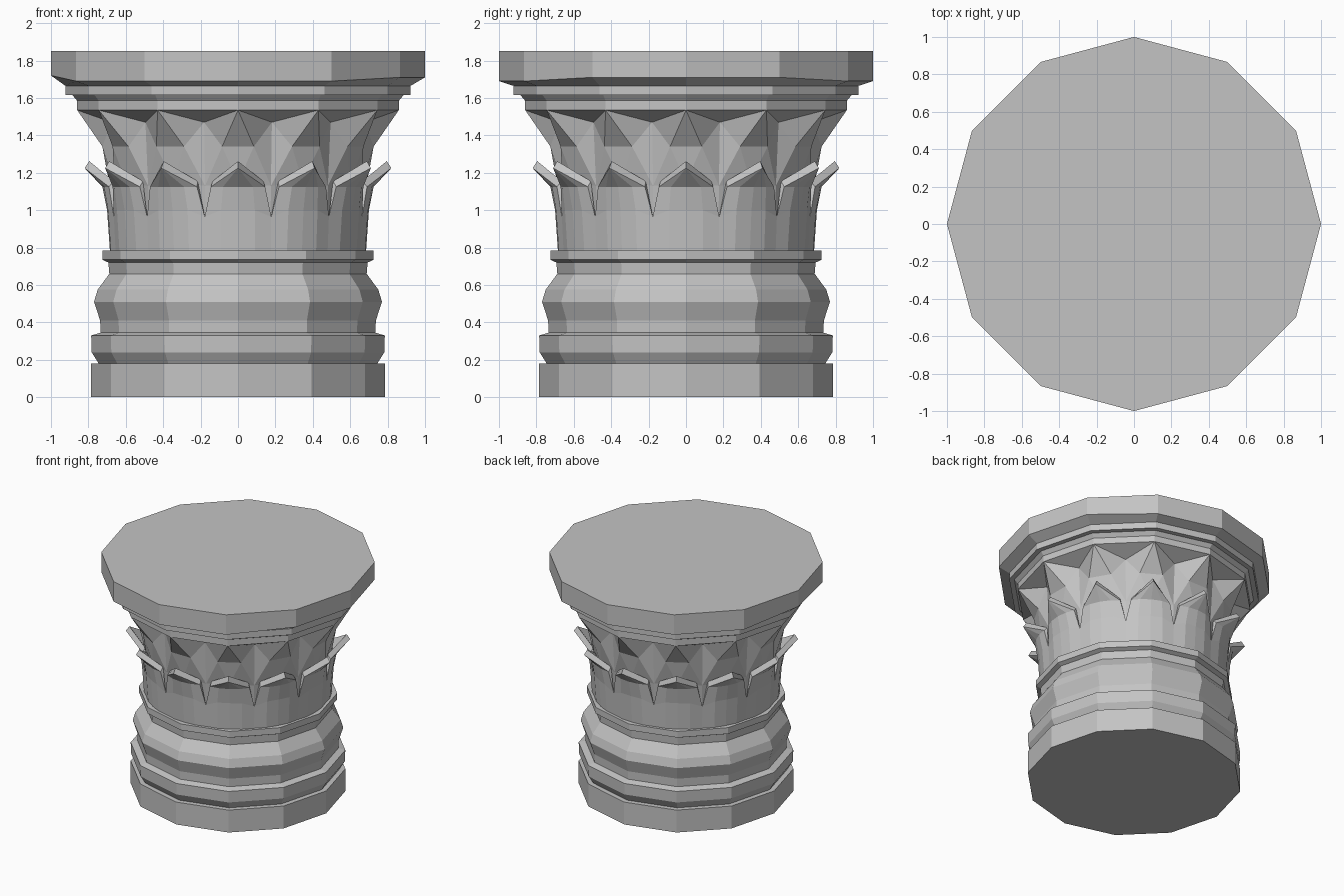
import bpy
import bmesh
from math import sin, cos, radians

SIDES = 12
STEP = radians(360 / SIDES)

if "Cube" in bpy.data.objects:
    bpy.data.objects.remove(bpy.data.objects["Cube"], do_unlink=True)

stone = bpy.data.materials.new("grey_stone")
stone.use_nodes = True
GREY = (0.55, 0.55, 0.55, 1)
stone.diffuse_color = GREY
stone.node_tree.nodes["Principled BSDF"].inputs["Base Color"].default_value = GREY


def finish(bm, name):
    """Close the mesh, orient it and link it as an object."""
    bmesh.ops.holes_fill(bm, edges=[e for e in bm.edges if e.is_boundary], sides=0)
    bmesh.ops.recalc_face_normals(bm, faces=bm.faces[:])
    mesh = bpy.data.meshes.new(name)
    bm.to_mesh(mesh)
    bm.free()
    mesh.materials.append(stone)
    obj = bpy.data.objects.new(name, mesh)
    bpy.context.collection.objects.link(obj)
    return obj


def turned(name, profile):
    """Twelve-sided turned solid from a (radius, height) profile."""
    bm = bmesh.new()
    rings = [[bm.verts.new((r * sin(i * STEP), -r * cos(i * STEP), z))
              for i in range(SIDES)] for r, z in profile]
    for low, high in zip(rings, rings[1:]):
        for i in range(SIDES):
            j = (i + 1) % SIDES
            bm.faces.new((low[i], low[j], high[j], high[i]))
    return finish(bm, name)


def valley(radius, z):
    """Point on the groove between two neighbouring leaves."""
    return (radius * sin(STEP / 2), radius * cos(STEP / 2), z)


def leaf_ring(name, points, faces, weld):
    """Repeat a mirrored leaf round the axis. Points are (side, depth, height);
    a lowercase face letter means the mirrored point."""
    bm = bmesh.new()
    for i in range(SIDES):
        a = i * STEP
        made = {}

        def vert(key):
            x, d, z = points[key.upper()]
            if key.islower():
                x = -x
            spot = (round(x, 5), d, z)
            if spot not in made:
                made[spot] = bm.verts.new((x * cos(a) + d * sin(a),
                                           x * sin(a) - d * cos(a), z))
            return made[spot]

        for face in faces:
            corners = [vert(k) for k in face]
            mirror = [vert(k) for k in reversed(face.swapcase())]
            bm.faces.new(corners)
            if set(corners) != set(mirror):
                bm.faces.new(mirror)
    if weld:
        bmesh.ops.remove_doubles(bm, verts=bm.verts[:], dist=0.0005)
    return finish(bm, name)


# Plinth and base mouldings
turned("base_mouldings", [
    (0.785, 0), (0.785, 0.18), (0.745, 0.18), (0.782, 0.24), (0.785, 0.33),
    (0.735, 0.345), (0.737, 0.41), (0.77, 0.51), (0.75, 0.575),
    (0.688, 0.66), (0.693, 0.72), (0.725, 0.735), (0.725, 0.785), (0.62, 0.785)])

# Top slab with stepped mouldings, its lower edge slightly worn at the sides
slab = turned("top_slab", [
    (0.86, 1.535), (0.86, 1.585), (0.885, 1.615), (0.923, 1.615),
    (0.923, 1.665), (1, 1.69), (1, 1.85)])
for v in slab.data.vertices:
    if abs(v.co.z - 1.69) < 0.001:
        if v.co.x > 0.8:
            v.co.z += 0.02
        elif v.co.x < -0.95:
            v.co.z += 0.03

# Upper leaves: bell flaring to points under the slab, grooved between
tip = (0, 0.86, 1.535)
bell = {
    "A": valley(0.67, 0.9), "B": valley(0.68, 1.13), "V": valley(0.70, 1.47),
    "C": (0, 0.65, 0.9), "D": (0, 0.69, 1.15),
    "M": (0.085, 0.725, 1.34), "T": tip,
    "N": (tip[1] * sin(STEP), tip[1] * cos(STEP), tip[2]),
}
bm_faces = ["CABD", "DBM", "DMm", "mMT", "BVM", "MVT"]
upper = leaf_ring("upper_leaves", bell, bm_faces, True)

# Soffit triangles between the upper leaf points
bm = bmesh.new()
for i in range(SIDES):
    a = i * STEP
    corners = []
    for key in "TVN":
        x, d, z = bell[key]
        corners.append(bm.verts.new((x * cos(a) + d * sin(a),
                                     x * sin(a) - d * cos(a), z)))
    bm.faces.new(corners[::-1])
    if bm.faces:
        bm.faces.ensure_lookup_table()
        bm.faces[-1].normal_update()
        if bm.faces[-1].normal.z > 0:
            bm.faces[-1].normal_flip()
mesh = bpy.data.meshes.new("leaf_soffits")
bm.to_mesh(mesh)
bm.free()
mesh.materials.append(stone)
bpy.context.collection.objects.link(bpy.data.objects.new("leaf_soffits", mesh))

# Lower leaves: rounded blades with thick tips curling outwards
blade = {
    "A": valley(0.678, 0.785), "B": (0.09, 0.68, 0.785), "C": (0, 0.685, 0.785),
    "V": valley(0.687, 0.965), "E": (0.09, 0.695, 1.0), "F": (0, 0.70, 1.0),
    "S": (0.145, 0.69, 1.125), "H": (0.08, 0.716, 1.125), "I": (0, 0.725, 1.125),
    "T": (0, 0.82, 1.225),
    "R": (0.135, 0.665, 1.155), "P": (0, 0.695, 1.12), "Q": (0, 0.795, 1.262),
}
leaf_ring("lower_leaves", blade, [
    "CBEF", "BAVE", "FEHI", "EVSH", "IHT", "HST",     # outer surface
    "TSRQ", "SVR",                                    # rim
    "QRP", "RVP", "PVv"], False)                      # inner surface
